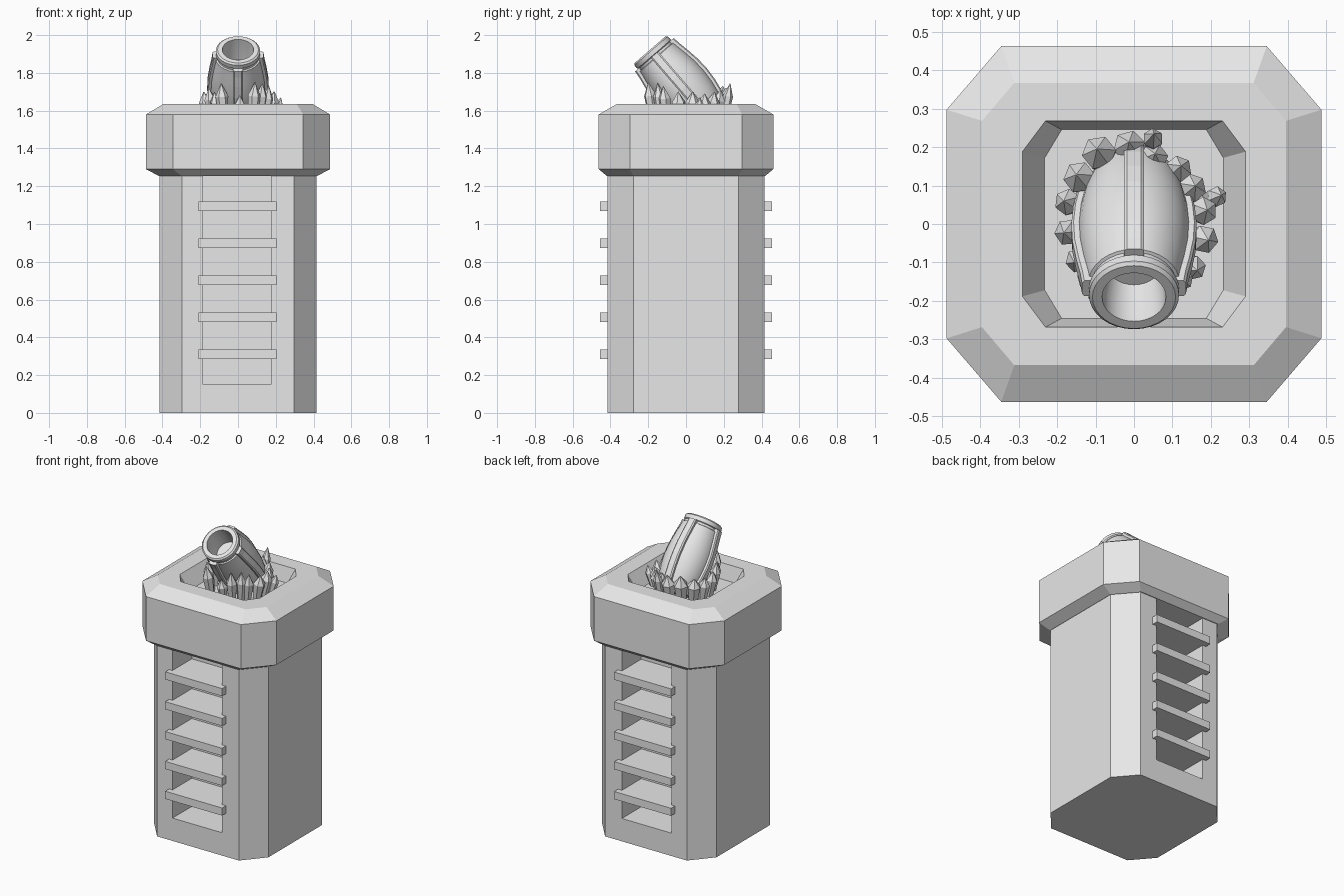
import bpy, bmesh, math, random
from mathutils import Matrix, Vector

random.seed(4)
default = bpy.data.objects.get("Cube")
if default:
    bpy.data.objects.remove(default)

GREY = (0.8, 0.8, 0.8, 1)
stone = bpy.data.materials.new("plain_grey")
stone.use_nodes = True
stone.diffuse_color = GREY
stone.node_tree.nodes["Principled BSDF"].inputs["Base Color"].default_value = GREY


def loft(name, rings, matrix=None, smooth=False):
    """Skin a stack of equal-length point rings and cap both ends."""
    bm = bmesh.new()
    loops = [[bm.verts.new(p) for p in ring] for ring in rings]
    n = len(loops[0])
    for lo, hi in zip(loops, loops[1:]):
        for i in range(n):
            j = (i + 1) % n
            bm.faces.new((lo[i], lo[j], hi[j], hi[i]))
    bm.faces.new(loops[0][::-1])
    bm.faces.new(loops[-1])
    bmesh.ops.remove_doubles(bm, verts=bm.verts, dist=0.0001)
    bmesh.ops.recalc_face_normals(bm, faces=bm.faces)
    mesh = bpy.data.meshes.new(name)
    bm.to_mesh(mesh)
    bm.free()
    mesh.materials.append(stone)
    obj = bpy.data.objects.new(name, mesh)
    bpy.context.collection.objects.link(obj)
    if matrix:
        obj.matrix_world = matrix
    if smooth:
        bpy.ops.object.select_all(action="DESELECT")
        obj.select_set(True)
        bpy.context.view_layer.objects.active = obj
        bpy.ops.object.shade_smooth_by_angle(angle=math.radians(30))
    return obj


def octagon(x, y, cx, cy, z):
    """Rectangle with cut corners: half sizes x, y and flat half lengths cx, cy."""
    return [(cx, -y, z), (x, -cy, z), (x, cy, z), (cx, y, z),
            (-cx, y, z), (-x, cy, z), (-x, -cy, z), (-cx, -y, z)]


def circle(r, z, n):
    return [(r * math.cos(math.tau * i / n), r * math.sin(math.tau * i / n), z)
            for i in range(n)]


def box(name, x0, x1, y0, y1, z0, z1):
    return loft(name, [[(x0, y0, z), (x1, y0, z), (x1, y1, z), (x0, y1, z)]
                       for z in (z0, z1)])


# Pedestal column with a recess cut in the front and the back
column = loft("column", [octagon(0.415, 0.415, 0.297, 0.277, z) for z in (0, 1.275)])
cutters = []
for side in (-1, 1):
    ya, yb = sorted((side * 0.215, side * 0.6))
    cutter = box("recess_cutter", -0.185, 0.175, ya, yb, 0.15, 1.265)
    cutter.hide_render = True
    mod = column.modifiers.new("recess", "BOOLEAN")
    mod.operation = "DIFFERENCE"
    mod.solver = "EXACT"
    mod.object = cutter
    cutters.append(cutter)
bpy.ops.object.select_all(action="DESELECT")
column.select_set(True)
bpy.context.view_layer.objects.active = column
for mod in list(column.modifiers):
    bpy.ops.object.modifier_apply(modifier=mod.name)
for cutter in cutters:
    bpy.data.objects.remove(cutter)

# Slats: a shelf inside each recess with a wider lip outside
for side, label in ((-1, "front"), (1, "back")):
    for i in range(5):
        z = 0.31 + i * 0.196
        y0, y1, y2 = (side * v for v in (0.21, 0.414, 0.455))
        box(label + "_shelf", -0.186, 0.176, min(y0, y1), max(y0, y1), z - 0.025, z + 0.025)
        box(label + "_slat", -0.21, 0.203, min(y1, y2), max(y1, y2), z - 0.025, z + 0.025)

# Collar with flared underside, bevelled rim and sunken pit
FLOOR = 1.54
loft("collar", [
    octagon(0.42, 0.42, 0.30, 0.28, 1.255),
    octagon(0.487, 0.462, 0.345, 0.297, 1.29),
    octagon(0.487, 0.462, 0.345, 0.297, 1.58),
    octagon(0.395, 0.367, 0.311, 0.268, 1.635),
    octagon(0.29, 0.268, 0.23, 0.188, 1.635),
    octagon(0.232, 0.245, 0.188, 0.172, FLOOR),
])

# Tilted barrel: (radius, distance from mouth), from the inside of the bore outward
tilt = Matrix.Translation((0, -0.19, 1.923)) @ Matrix.Rotation(math.radians(40.8), 4, "X")
BORE = [(0.07, 0.13), (0.08, 0.06), (0.083, 0.0)]
SHELL = [(0.108, 0.0), (0.117, 0.008), (0.117, 0.032), (0.111, 0.037), (0.111, 0.05),
         (0.119, 0.053), (0.122, 0.075), (0.132, 0.13), (0.142, 0.2), (0.145, 0.27),
         (0.14, 0.34), (0.128, 0.41), (0.108, 0.47)]
loft("barrel", [circle(r, -t, 32) for r, t in BORE + SHELL], tilt, smooth=True)

# Four ribs following the barrel's bulge
ribs = [(0.117, 0.035)] + SHELL[6:]
for k in range(4):
    turn = Matrix.Rotation(k * math.pi / 2, 4, "Z")
    loft("barrel_rib", [[(r - 0.02, -0.026, -t), (r + 0.012, -0.026, -t),
                         (r + 0.018, -0.018, -t), (r + 0.018, 0.018, -t),
                         (r + 0.012, 0.026, -t), (r - 0.02, 0.026, -t)]
                        for r, t in ribs], tilt @ turn)

# Crystals around the barrel: tip x, tip y, radius, tip height
CRYSTALS = [
    (-0.096, 0.195, 0.045, 1.73), (-0.15, 0.128, 0.042, 1.70), (-0.182, 0.06, 0.035, 1.69),
    (-0.182, -0.023, 0.035, 1.70), (-0.155, -0.1, 0.032, 1.72), (-0.013, 0.213, 0.042, 1.72),
    (0.052, 0.234, 0.027, 1.745), (0.055, 0.182, 0.037, 1.71), (0.122, 0.151, 0.035, 1.70),
    (0.159, 0.099, 0.038, 1.69), (0.227, 0.075, 0.027, 1.67), (0.19, 0.036, 0.037, 1.70),
    (0.193, -0.042, 0.037, 1.70), (0.164, -0.12, 0.032, 1.73), (0.13, -0.15, 0.032, 1.745),
    (0.09, -0.2, 0.034, 1.75), (0.01, -0.19, 0.03, 1.68), (-0.09, -0.2, 0.034, 1.745),
    (-0.125, -0.15, 0.03, 1.70),
]
for x, y, r, top in CRYSTALS:
    base = Vector((x * 0.84, y * 0.84, FLOOR - 0.01))
    axis = Vector((x, y, top)) - base
    h = axis.length
    place = (Matrix.Translation(base) @ axis.to_track_quat("Z", "Y").to_matrix().to_4x4()
             @ Matrix.Rotation(random.uniform(0, math.pi), 4, "Z"))
    loft("crystal", [circle(r * 0.65, 0, 6), circle(r, h * 0.68, 6), circle(0, h, 6)][:2]
         + [circle(r * 0.04, h, 6)], place)
